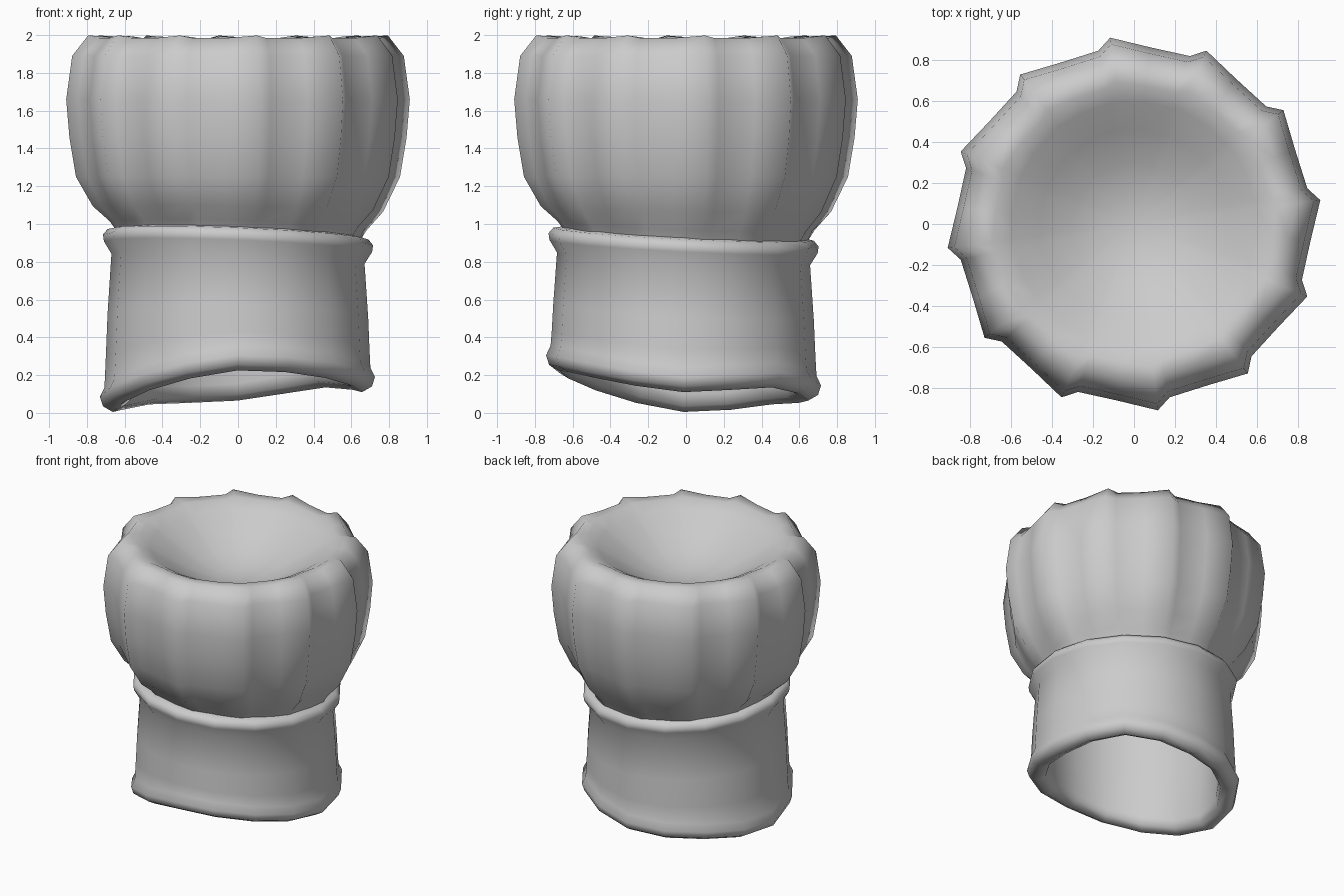
import bpy, bmesh, math
from math import pi, cos, sin, radians

if "Cube" in bpy.data.objects:
    bpy.data.objects.remove(bpy.data.objects["Cube"])

TAU = 2 * pi


def loft(name, rings, cap_point=None):
    """Skin a list of vertex rings into a smooth surface."""
    bm = bmesh.new()
    vs = [[bm.verts.new(p) for p in ring] for ring in rings]
    n = len(vs[0])
    for a, b in zip(vs, vs[1:]):
        for i in range(n):
            j = (i + 1) % n
            bm.faces.new((a[i], a[j], b[j], b[i]))
    if cap_point:
        c = bm.verts.new(cap_point)
        for i in range(n):
            bm.faces.new((vs[-1][i], vs[-1][(i + 1) % n], c))
    for f in bm.faces:
        f.smooth = True
    me = bpy.data.meshes.new(name)
    bm.to_mesh(me)
    bm.free()
    ob = bpy.data.objects.new(name, me)
    bpy.context.collection.objects.link(ob)
    return ob


def tilt(x, y):
    """The head band slopes down to the right and to the back."""
    return -0.04 * x - 0.05 * y


# Wavy lower edge: height every 45 degrees, counter-clockwise from +x
EDGE = [0.11, 0.135, 0.065, 0.045, 0.005, 0.12, 0.225, 0.185]


def edge_z(a):
    t = (a / TAU * 8) % 8
    i = int(t)
    f = t - i
    p0, p1, p2, p3 = (EDGE[(i + k) % 8] for k in (-1, 0, 1, 2))
    return p1 + 0.5 * f * (p2 - p0 + f * (2 * p0 - 5 * p1 + 4 * p2 - p3
                                          + f * (3 * (p1 - p2) + p3 - p0)))


SIDES = 16
ANG = [TAU * i / SIDES for i in range(SIDES)]


# Sleeve in one skin: inner wall, rolled hem, outer wall, neck band
# (each entry is radius, height, and how much it follows the wavy edge)
def sleeve_ring(r, z, follow):
    ring = []
    for a in ANG:
        x, y = r * cos(a) - 0.003 * follow, r * sin(a) - 0.013
        ring.append((x, y, z + follow * edge_z(a) + (1 - follow) * tilt(x, y)))
    return ring


SLEEVE = [
    (0.610, 0.98, 0), (0.605, 0.50, 0.3), (0.590, 0.09, 1), (0.600, 0.03, 1),
    (0.660, 0.00, 1), (0.712, 0.03, 1), (0.728, 0.08, 1), (0.704, 0.13, 1),
    (0.698, 0.28, 0.6), (0.690, 0.50, 0.2), (0.670, 0.815, 0),
    (0.710, 0.88, 0), (0.715, 0.915, 0), (0.690, 0.945, 0), (0.640, 0.955, 0),
]
loft("sleeve_and_band", [sleeve_ring(*s) for s in reversed(SLEEVE)])


# Pleated crown: twelve saw-tooth folds, fading into the neck and into the hollow top
PLEAT = [(7.3, 1.0), (11.6, 0.942), (25.0, 0.945)]


def crown_ring(r, z, depth, slope=0.0):
    ring = []
    for k in range(12):
        for deg, s in PLEAT:
            a = radians(deg + 30 * k)
            rr = r * (1 - depth * (1 - s))
            x, y = rr * cos(a), rr * sin(a)
            ring.append((x, y, z - (1 - s) * 0.25 * depth * (z > 1.9)
                         + slope * tilt(x, y)))
    return ring


CROWN = [
    (0.645, 0.93, 0.2, 1.0), (0.685, 0.99, 0.4, 0.8), (0.775, 1.08, 0.8, 0.4),
    (0.865, 1.25, 1.0), (0.900, 1.46, 1.0), (0.917, 1.66, 1.0),
    (0.885, 1.89, 1.0), (0.800, 1.998, 1.0), (0.700, 1.993, 0.6),
    (0.600, 1.945, 0.1), (0.460, 1.855, 0), (0.300, 1.765, 0),
    (0.150, 1.715, 0),
]
loft("pleated_crown", [crown_ring(*c) for c in CROWN], cap_point=(0, 0, 1.70))
